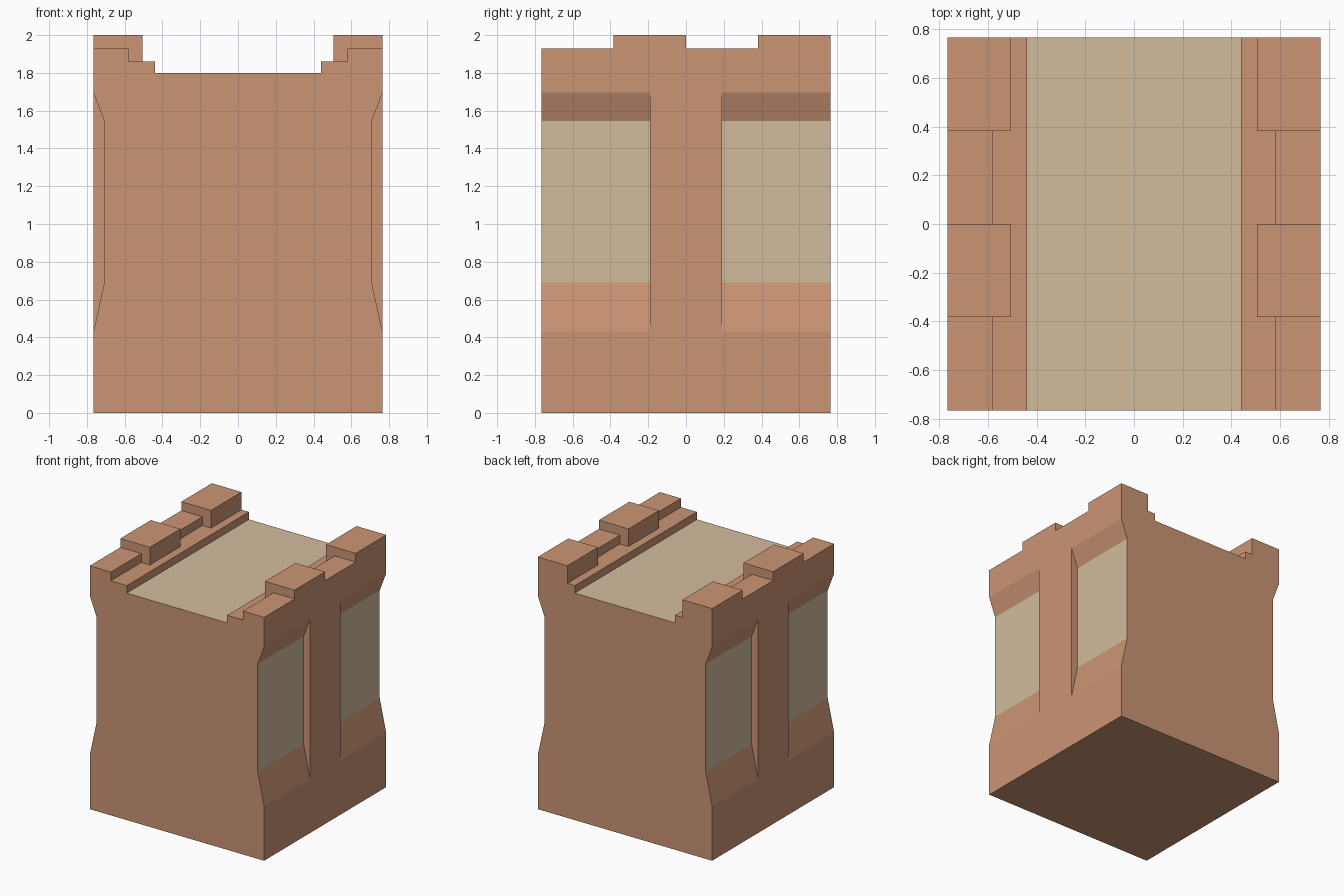
import bpy, bmesh

if "Cube" in bpy.data.objects:
    bpy.data.objects.remove(bpy.data.objects["Cube"])

def material(name, rgb):
    m = bpy.data.materials.new(name)
    m.diffuse_color = (*rgb, 1)
    m.use_nodes = True
    m.node_tree.nodes["Principled BSDF"].inputs["Base Color"].default_value = m.diffuse_color
    return m

brick = material("terracotta brick", (0.60, 0.30, 0.175))
plaster = material("beige plaster", (0.65, 0.505, 0.335))

def finish(bm, name, mats):
    bmesh.ops.recalc_face_normals(bm, faces=bm.faces)
    me = bpy.data.meshes.new(name)
    bm.to_mesh(me)
    bm.free()
    for m in mats:
        me.materials.append(m)
    ob = bpy.data.objects.new(name, me)
    bpy.context.collection.objects.link(ob)
    return ob

H = 0.765   # half width of the wall block

# Wall block: cross-sections lofted along y, recessed beside the central pillars
def section(recess):
    half = [(H, 0), (H, .43), (recess, .69), (recess, 1.545), (H, 1.695),
            (H, 1.86), (.44, 1.86), (.44, 1.8)]
    return half + [(-x, z) for x, z in reversed(half)]

bm = bmesh.new()
stations = [(-H, .708), (-.19, .708), (-.19, H), (.19, H), (.19, .708), (H, .708)]
rings = [[bm.verts.new((x, y, z)) for x, z in section(r)] for y, r in stations]
n = len(rings[0])
for a, b in zip(rings, rings[1:]):
    for i in range(n):
        j = (i + 1) % n
        bm.faces.new((a[i], a[j], b[j], b[i]))
bm.faces.new(rings[0])
bm.faces.new(rings[-1])
bmesh.ops.remove_doubles(bm, verts=bm.verts, dist=1e-5)
bmesh.ops.recalc_face_normals(bm, faces=bm.faces)
bm.normal_update()
# Plaster on the walkway and the recessed panels
for f in bm.faces:
    c, nrm = f.calc_center_median(), f.normal
    walkway = abs(nrm.z) > .9 and abs(c.z - 1.8) < .01
    panel = abs(nrm.x) > .99 and .6 < abs(c.x) < .72
    f.material_index = 1 if walkway or panel else 0
finish(bm, "wall_block", [brick, plaster])

# Parapet blocks: alternating low and tall, open underneath, on both edges
def parapet_block(name, x0, x1, y0, y1, top):
    bm = bmesh.new()
    bmesh.ops.create_cube(bm, size=1)
    for v in bm.verts:
        v.co = (x1 if v.co.x > 0 else x0, y1 if v.co.y > 0 else y0,
                top if v.co.z > 0 else 1.86)
    bm.normal_update()
    bmesh.ops.delete(bm, geom=[f for f in bm.faces if f.normal.z < -.9],
                     context='FACES_ONLY')
    ob = finish(bm, name, [brick])
    return ob

for side, s in (("right", 1), ("left", -1)):
    for k in range(4):
        tall = k % 2 == 1
        inner = .505 if tall else .58
        xs = sorted((s * inner, s * H))
        y0 = -H + k * H / 2
        parapet_block(f"{side}_{'merlon' if tall else 'low_parapet'}_{k // 2 + 1}",
                      xs[0], xs[1], y0, y0 + H / 2, 2.0 if tall else 1.93)
